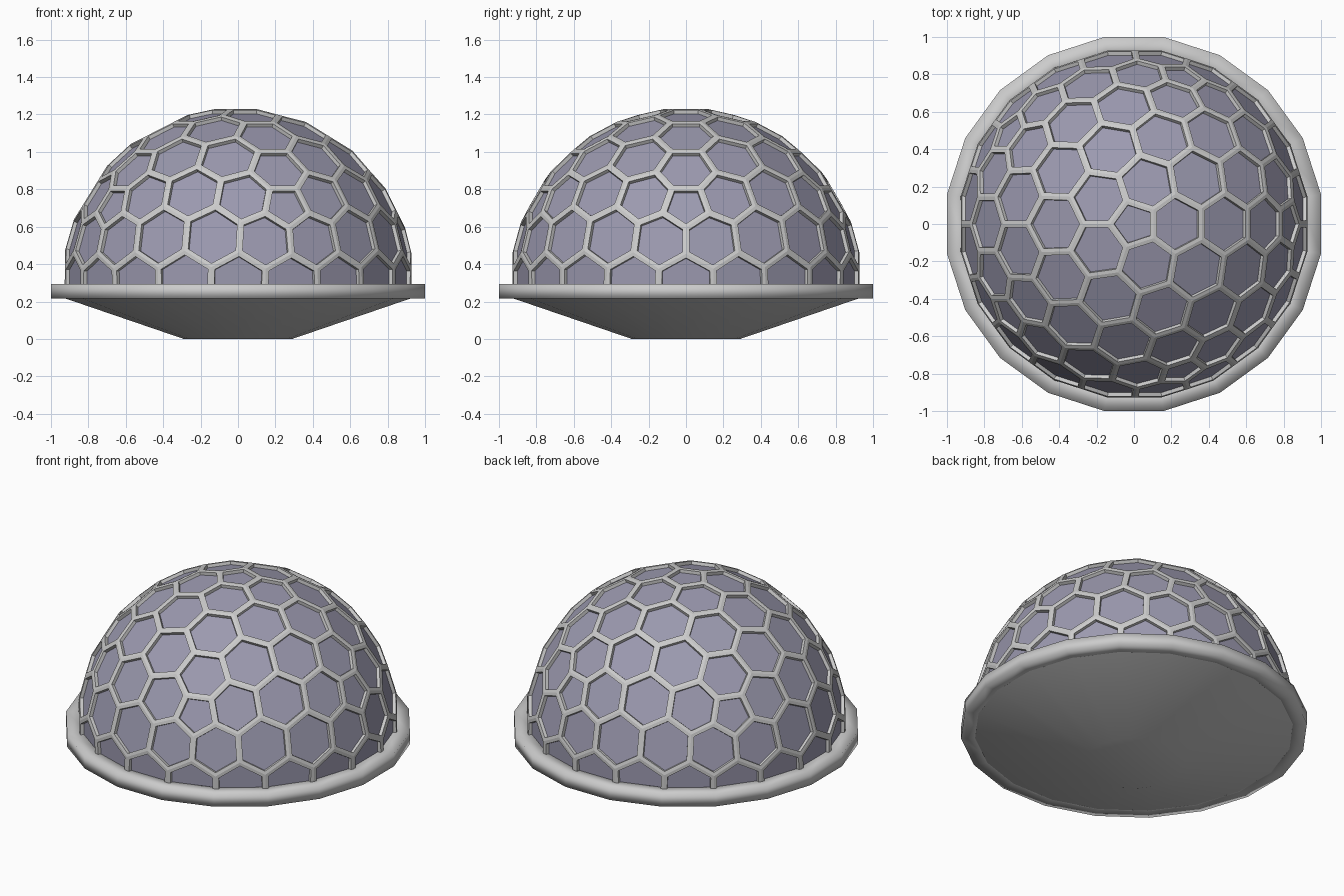
import bpy, bmesh, math
from mathutils import Vector

if "Cube" in bpy.data.objects:
    bpy.data.objects.remove(bpy.data.objects["Cube"])

SIDES = 20
Z0 = 0.295          # top of the rim
RAD = 0.942         # outer radius of the honeycomb frame

glass = bpy.data.materials.new("panel_tint")
glass.diffuse_color = (0.33, 0.32, 0.43, 1)
glass.use_nodes = True
glass.node_tree.nodes["Principled BSDF"].inputs["Base Color"].default_value = glass.diffuse_color


def finish(bm, name, mat=None):
    bmesh.ops.recalc_face_normals(bm, faces=bm.faces[:])
    me = bpy.data.meshes.new(name)
    bm.to_mesh(me)
    bm.free()
    ob = bpy.data.objects.new(name, me)
    bpy.context.collection.objects.link(ob)
    if mat:
        me.materials.append(mat)
    return ob


def lathe(name, profile, closed, angle):
    """Revolve (apothem, z) points into a 20-sided solid, flats facing the axes."""
    bm = bmesh.new()
    k = 1 / math.cos(math.pi / SIDES)
    rings = []
    for r, z in profile:
        rings.append([bm.verts.new((r * k * math.cos((i + .5) * math.tau / SIDES),
                                    r * k * math.sin((i + .5) * math.tau / SIDES), z))
                      for i in range(SIDES)])
    pairs = list(zip(rings, rings[1:] + rings[:1]))
    for a, b in pairs if closed else pairs[:-1]:
        for i in range(SIDES):
            j = (i + 1) % SIDES
            bm.faces.new((a[i], a[j], b[j], b[i]))
    if not closed:
        bm.faces.new(rings[0])
        bm.faces.new(rings[-1])
    ob = finish(bm, name)
    bpy.ops.object.select_all(action='DESELECT')
    ob.select_set(True)
    bpy.context.view_layer.objects.active = ob
    bpy.ops.object.shade_smooth_by_angle(angle=math.radians(angle))
    return ob


def honeycomb(radius):
    """Hexagon/pentagon ball: the dual of a subdivided icosphere."""
    src, bm = bmesh.new(), bmesh.new()
    bmesh.ops.create_icosphere(src, subdivisions=3, radius=1)
    src.faces.ensure_lookup_table()
    src.faces.index_update()
    pts = [bm.verts.new(f.calc_center_median().normalized() * radius) for f in src.faces]
    for v in src.verts:
        n = v.co.normalized()
        u = n.orthogonal().normalized()
        w = n.cross(u)
        ring = [pts[f.index] for f in v.link_faces]
        ring.sort(key=lambda p: math.atan2(p.co.dot(w), p.co.dot(u)))
        bm.faces.new(ring)
    src.free()
    bm.normal_update()
    return bm


def cut_half(bm):
    bmesh.ops.bisect_plane(bm, geom=bm.verts[:] + bm.edges[:] + bm.faces[:],
                           plane_co=(0, 0, 0), plane_no=(0, 0, 1), clear_inner=True)


# Tinted panels, slightly recessed
bm = honeycomb(RAD - 0.02)
cut_half(bm)
panels = finish(bm, "dome_panels", glass)
panels.location.z = Z0

# Honeycomb struts
bm = honeycomb(RAD)
cells = bm.faces[:]
bmesh.ops.inset_individual(bm, faces=cells, thickness=0.022)
bmesh.ops.delete(bm, geom=cells, context='FACES')
shell = bm.verts[:]
ext = bmesh.ops.extrude_face_region(bm, geom=bm.faces[:], use_keep_orig=True)
for v in [g for g in ext["geom"] if isinstance(g, bmesh.types.BMVert)]:
    v.co *= (RAD - 0.03) / RAD
cut_half(bm)
frame = finish(bm, "dome_frame")
frame.location.z = Z0

# Rim ring and tapered base
lathe("rim", [(0.88, 0.215), (1.0, 0.215), (1.0, Z0), (0.88, Z0)], True, 100)
lathe("base_hull", [(0.29, 0), (0.925, 0.217)], False, 40)
